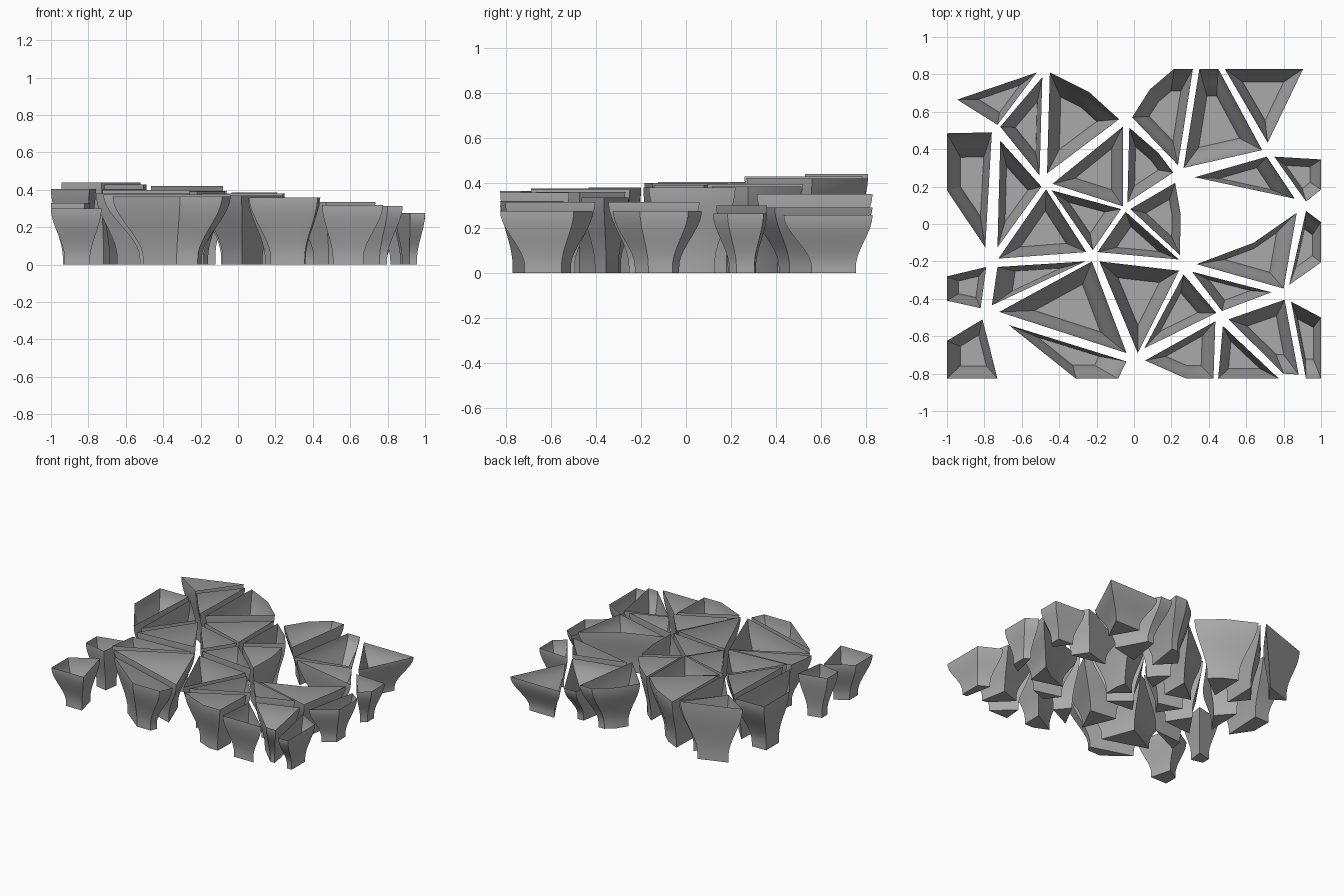
import bpy
import bmesh
import math
from mathutils import Vector

default_cube = bpy.data.objects.get("Cube")
if default_cube:
    bpy.data.objects.remove(default_cube, do_unlink=True)

# One plain grey for every planter
GREY = (0.4, 0.4, 0.4, 1.0)
material = bpy.data.materials.new("stone grey")
material.use_nodes = True
material.diffuse_color = GREY
material.node_tree.nodes["Principled BSDF"].inputs["Base Color"].default_value = GREY

FOOT_SCALE = 0.5
RIM_WIDTH = 0.03
SEGMENTS = 12


def flare(t):
    """Width of the body at relative height t: slim stem, S-curve, upright lip."""
    s = min(max((t - 0.1) / 0.9, 0), 1)
    return FOOT_SCALE + (1 - FOOT_SCALE) * s * s * (3 - 2 * s)


def loft_down(bm, loop, centre, height, lowest):
    """Sweep a rim loop down along the flare and close it with a flat floor."""
    start = [v.co.copy() for v in loop]
    count = len(loop)
    for step in range(1, SEGMENTS + 1):
        t = 1 - (1 - lowest) * step / SEGMENTS
        ring = []
        for co in start:
            p = centre + (co - centre) * flare(t)
            ring.append(bm.verts.new((p.x, p.y, height * t)))
        for i in range(count):
            j = (i + 1) % count
            bm.faces.new((loop[i], loop[j], ring[j], ring[i]))
        loop = ring
    bm.faces.new(loop)


def planter(name, height, *corners):
    """Hollow flared pot; height and rim corners are in hundredths of a unit."""
    height /= 100
    bm = bmesh.new()
    outer = [bm.verts.new((x / 100, y / 100, height)) for x, y in corners]
    top = bm.faces.new(outer)
    centre = top.calc_center_median_weighted()
    centre = Vector((centre.x * 0.98, centre.y * 0.98, height))
    bmesh.ops.inset_individual(bm, faces=[top], thickness=RIM_WIDTH, use_even_offset=True)
    inner = list(top.verts)
    bm.faces.remove(top)
    loft_down(bm, outer, centre, height, 0)
    loft_down(bm, inner, centre, height, 0.2)
    bmesh.ops.recalc_face_normals(bm, faces=bm.faces[:])
    mesh = bpy.data.meshes.new(name)
    bm.to_mesh(mesh)
    bm.free()
    mesh.materials.append(material)
    obj = bpy.data.objects.new(name, mesh)
    bpy.context.collection.objects.link(obj)
    bpy.ops.object.select_all(action="DESELECT")
    obj.select_set(True)
    bpy.context.view_layer.objects.active = obj
    bpy.ops.object.shade_smooth_by_angle(angle=math.radians(32))


# Back right-hand cluster
planter("planter_back_outer", 44, (-94.5, 66.5), (-52, 81), (-73, 53))
planter("planter_back_slim", 43, (-71.5, 52), (-49, 78.5), (-50.5, 26))
planter("planter_back_bowed", 42, (-45, 81), (-24, 70.5), (-8, 56), (-46.5, 27))

# Right-hand edge
planter("planter_edge_tall", 40.5, (-100, 48.5), (-76, 49), (-79.5, -12.5), (-100, 18))
planter("planter_edge_small", 33, (-100, -28), (-79, -23), (-82, -45), (-100, -41))
planter("planter_edge_corner", 30, (-100, -62.5), (-81, -51), (-73, -82.7), (-100, -82.7))

# Central cluster
planter("planter_centre_west", 40.5, (-71.5, 44.5), (-49.5, 20), (-73, -12.5))
planter("planter_centre_wide", 40, (-47, 18.5), (-25.5, -15), (-72.5, -18.5))
planter("planter_centre_north", 39.5, (-43.5, 21.5), (-6, 52), (-6, 9.5))
planter("planter_centre_wedge", 39, (-44, 18), (-7, 8), (-22, -14))
planter("planter_centre_upper", 38.5, (-2.5, 51.5), (13, 38), (21, 27.5), (-3.5, 11.5))
planter("planter_centre_lower", 38, (-4.5, 6.5), (24, -19), (-19.5, -15))
planter("planter_centre_east", 38, (-2, 8), (22, 22), (25, 5), (24.5, -16.5))

# Front cluster
planter("planter_front_slim", 38, (-73, -23), (-26, -20), (-76, -43.5))
planter("planter_front_large", 37.5, (-72, -47), (-22.5, -20), (-4, -69))
planter("planter_front_middle", 37, (-18.5, -20), (24, -25), (2, -69))
planter("planter_front_low", 36.5, (-67, -54), (-4, -73.5), (-8.5, -82.7), (-31, -82.7))
planter("planter_front_inner", 36, (26.5, -27), (44, -47.5), (5.5, -66.5))
planter("planter_front_narrow", 33.5, (31, -25.5), (73.5, -36.5), (47, -46.5))
planter("planter_front_edge", 35.8, (43.5, -52), (42.5, -82.7), (28, -82.7), (6, -73))

# Front left-hand corner
planter("planter_corner_low", 32, (47.5, -54.5), (77.5, -82.7), (45, -82.7))
planter("planter_corner_wide", 31.5, (80.5, -40.5), (88, -80.5), (80, -80), (50.5, -51))
planter("planter_corner_end", 27.5, (84, -41.5), (100, -50), (100, -82.7), (92, -82.7))

# Left-hand edge
planter("planter_left_large", 31.5, (33.5, -21.5), (64, -10), (87, 6), (80, -34.5))
planter("planter_left_end", 27.5, (92, 7), (100, 1), (100, -20.5), (83, -32.5))
planter("planter_left_slim", 30, (32.5, 25), (71, 36), (86, 13.5))
planter("planter_left_small", 26.5, (75, 36), (100, 34.5), (100, 18.5), (92, 12))

# Back left-hand corner
planter("planter_rear_bowed", 35, (21.5, 83), (31.5, 83), (23.5, 31.5), (-1, 57), (8.5, 72))
planter("planter_rear_large", 29, (35, 83), (45, 83), (68.5, 39.5), (26.5, 30))
planter("planter_rear_corner", 25.7, (48.5, 83), (90.5, 83), (71.5, 43.5))
